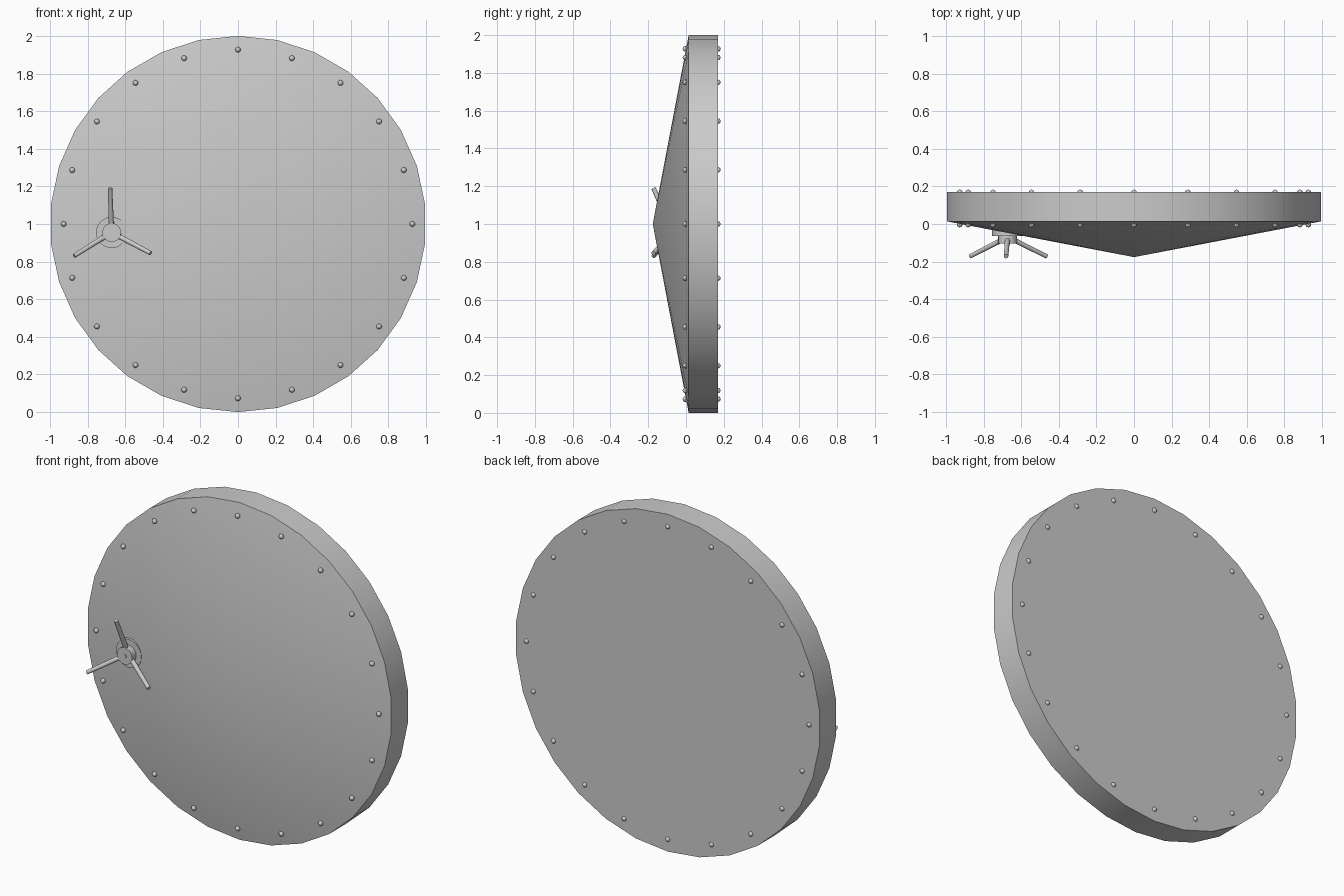
import bpy, bmesh, math
from mathutils import Vector, Matrix

if "Cube" in bpy.data.objects:
    bpy.data.objects.remove(bpy.data.objects["Cube"])


def make_object(name, bm, smooth=None):
    bmesh.ops.recalc_face_normals(bm, faces=bm.faces)
    mesh = bpy.data.meshes.new(name)
    bm.to_mesh(mesh)
    bm.free()
    obj = bpy.data.objects.new(name, mesh)
    bpy.context.collection.objects.link(obj)
    if smooth:
        bpy.ops.object.select_all(action='DESELECT')
        obj.select_set(True)
        bpy.context.view_layer.objects.active = obj
        bpy.ops.object.shade_smooth_by_angle(angle=math.radians(smooth))
    return obj


def add_rod(bm, a, b, r1, r2, sides):
    a, b = Vector(a), Vector(b)
    d = b - a
    rot = d.to_track_quat('Z', 'Y').to_matrix().to_4x4()
    bmesh.ops.create_cone(bm, cap_ends=True, segments=sides, radius1=r1, radius2=r2,
                          depth=d.length, matrix=Matrix.Translation((a + b) / 2) @ rot)


def on_circle(cx, cz, r, angle, y):
    return Vector((cx + r * math.cos(angle), y, cz + r * math.sin(angle)))


# Door disc: 30-sided rim, flat back, shallow conical front
SIDES = 30
bm = bmesh.new()
angles = [math.pi / 2 + 2 * math.pi * i / SIDES for i in range(SIDES)]
front = [bm.verts.new(on_circle(0, 1, 1, a, 0.014)) for a in angles]
back = [bm.verts.new(on_circle(0, 1, 1, a, 0.17)) for a in angles]
apex = bm.verts.new((0, -0.176, 1))
for i in range(SIDES):
    j = (i + 1) % SIDES
    bm.faces.new((front[i], front[j], back[j], back[i]))
    bm.faces.new((front[j], front[i], apex))
bm.faces.new(back)
make_object("door_disc", bm, 30)

# Ring of 20 rivets on each side
for name, y in (("front_rivets", -0.003), ("back_rivets", 0.168)):
    bm = bmesh.new()
    for i in range(20):
        p = on_circle(0, 1, 0.927, math.pi / 2 + i * math.pi / 10, y)
        bmesh.ops.create_uvsphere(bm, u_segments=8, v_segments=6, radius=0.015,
                                  matrix=Matrix.Translation(p) @ Matrix.Rotation(math.pi / 2, 4, 'X'))
    make_object(name, bm, 40)

# Handle base plate, hub and centre screw
HX, HZ = -0.672, 0.955
for name, r, y0, y1, sides in (("handle_base", 0.083, 0.0, -0.065, 24),
                               ("handle_hub", 0.05, -0.06, -0.104, 20),
                               ("handle_screw", 0.013, -0.1, -0.108, 10)):
    bm = bmesh.new()
    add_rod(bm, (HX, y0, HZ), (HX, y1, HZ), r, r, sides)
    make_object(name, bm, 40)

# Three outward-leaning spokes
bm = bmesh.new()
for i in range(3):
    a = math.radians(92 + 120 * i)
    add_rod(bm, on_circle(HX, HZ, 0.03, a, -0.082), on_circle(HX, HZ, 0.235, a, -0.172),
            0.014, 0.012, 10)
make_object("handle_spokes", bm, 40)
